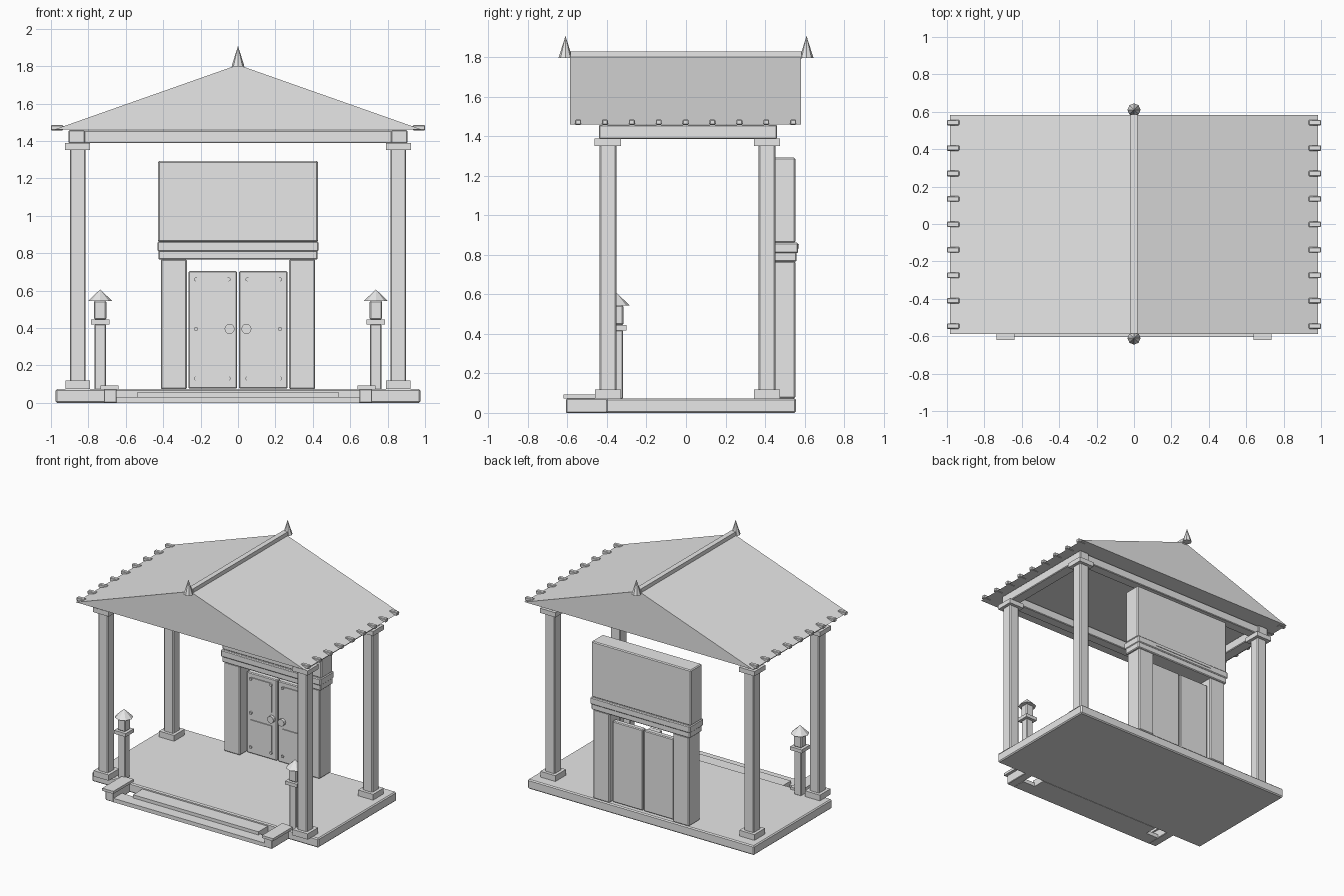
import bpy, bmesh, math

if "Cube" in bpy.data.objects:
    bpy.data.objects.remove(bpy.data.objects["Cube"])

grey = bpy.data.materials.new("pale_grey")
grey.diffuse_color = (0.8, 0.8, 0.8, 1)
grey.use_nodes = True
grey.node_tree.nodes["Principled BSDF"].inputs["Base Color"].default_value = grey.diffuse_color


def finish(name, bm, bevel=0):
    bmesh.ops.recalc_face_normals(bm, faces=bm.faces[:])
    me = bpy.data.meshes.new(name)
    bm.to_mesh(me)
    bm.free()
    me.materials.append(grey)
    ob = bpy.data.objects.new(name, me)
    bpy.context.collection.objects.link(ob)
    if bevel:
        mod = ob.modifiers.new("bevel", "BEVEL")
        mod.width = bevel
        mod.segments = 1
    return ob


def box(name, x0, x1, y0, y1, z0, z1, bevel=0):
    bm = bmesh.new()
    bmesh.ops.create_cube(bm, size=1)
    for v in bm.verts:
        v.co = ((x0 + x1) / 2 + v.co.x * (x1 - x0),
                (y0 + y1) / 2 + v.co.y * (y1 - y0),
                (z0 + z1) / 2 + v.co.z * (z1 - z0))
    return finish(name, bm, bevel)


def post(name, x, y, half, z0, z1, bevel=0):
    return box(name, x - half, x + half, y - half, y + half, z0, z1, bevel)


def plate(name, points, y0, y1):
    """Extrude an x-z outline along y."""
    bm = bmesh.new()
    face = bm.faces.new([bm.verts.new((x, y0, z)) for x, z in points])
    new = bmesh.ops.extrude_face_region(bm, geom=[face])["geom"]
    for v in new:
        if isinstance(v, bmesh.types.BMVert):
            v.co.y = y1
    return finish(name, bm)


def cone(name, x, y, z0, z1, r, sides=8):
    bm = bmesh.new()
    bmesh.ops.create_cone(bm, cap_ends=True, segments=sides, radius1=r, radius2=0.001, depth=z1 - z0)
    for v in bm.verts:
        v.co.x += x
        v.co.y += y
        v.co.z += (z0 + z1) / 2
    return finish(name, bm)


def disc(name, x, z, r, y0, y1, sides):
    pts = [(x + r * math.cos(2 * math.pi * i / sides), z + r * math.sin(2 * math.pi * i / sides))
           for i in range(sides)]
    return plate(name, pts, y0, y1)


# Floor slab and entry steps
box("floor_slab", -0.975, 0.975, -0.405, 0.557, 0, 0.073, 0.008)
box("lower_step", -0.65, 0.65, -0.605, -0.50, 0, 0.03)
box("upper_step", -0.54, 0.54, -0.52, -0.40, 0, 0.055)

for s in (-1, 1):
    # Step cheeks with caps
    box("step_cheek", s * 0.683 - 0.034, s * 0.683 + 0.034, -0.607, -0.38, 0, 0.072, 0.004)
    box("step_cheek_cap", s * 0.688 - 0.048, s * 0.688 + 0.048, -0.62, -0.37, 0.072, 0.092)

    # Columns
    for y in (-0.395, 0.41):
        post("column_base", s * 0.857, y, 0.065, 0.073, 0.118)
        post("column_shaft", s * 0.857, y, 0.042, 0.11, 1.36, 0.007)
        post("column_capital", s * 0.857, y, 0.067, 1.352, 1.388)

    # Side beam
    box("side_beam", s * 0.862 - 0.043, s * 0.862 + 0.043, -0.44, 0.46, 1.387, 1.458, 0.005)

    # Lantern posts
    x, y = s * 0.737, -0.35
    post("lantern_post", x, y, 0.03, 0.07, 0.42, 0.005)
    post("lantern_collar", x, y, 0.05, 0.418, 0.445)
    post("lantern_body", x, y, 0.034, 0.445, 0.545, 0.007)
    cone("lantern_roof", x, y, 0.543, 0.605, 0.066)

    # Tile ends along the eaves
    for i in range(9):
        ty = -0.546 + i * 0.136
        box("eave_tile", s * 0.967 - 0.033, s * 0.967 + 0.033, ty - 0.015, ty + 0.015, 1.457, 1.484, 0.004)

    # Ridge finials
    cone("ridge_finial", 0, s * 0.61, 1.797, 1.905, 0.035)

# Front and back beams
for y in (-0.395, 0.41):
    box("cross_beam", -0.825, 0.825, y - 0.04, y + 0.04, 1.388, 1.455, 0.005)

# Gabled roof and ridge
plate("gable_roof", [(-0.985, 1.46), (0.985, 1.46), (0, 1.807)], -0.587, 0.582)
box("ridge_beam", -0.02, 0.02, -0.585, 0.585, 1.79, 1.83)

# Gateway pillars, lintel and sign board
for s in (-1, 1):
    box("gate_pillar", s * 0.343 - 0.07, s * 0.343 + 0.07, 0.415, 0.553, 0.073, 0.768, 0.007)
box("lintel_lower", -0.425, 0.425, 0.408, 0.56, 0.765, 0.815, 0.006)
box("lintel_upper", -0.43, 0.43, 0.4, 0.567, 0.808, 0.862, 0.006)
for y in (0.397, 0.563):
    box("lintel_strip", -0.26, 0.26, y, y + 0.008, 0.833, 0.855)
box("sign_board", -0.428, 0.428, 0.415, 0.553, 0.86, 1.293, 0.007)

# Sign panel with notched top corners, star and bar
right = [(0.385, 0.925), (0.385, 1.235), (0.36, 1.235), (0.36, 1.25)]
plate("sign_panel", right + [(-x, z) for x, z in reversed(right)], 0.409, 0.418)
star = []
for i in range(10):
    r = 0.125 if i % 2 == 0 else 0.053
    a = math.pi / 2 + i * math.pi / 5
    star.append((r * math.cos(a), 1.11 + r * math.sin(a)))
plate("sign_star", star, 0.402, 0.41)
box("sign_bar", -0.148, 0.148, 0.401, 0.41, 0.973, 1.013)

# Double doors with panels, studs and knobs
for s in (-1, 1):
    box("door", s * 0.135 - 0.13, s * 0.135 + 0.13, 0.485, 0.528, 0.076, 0.705, 0.006)
    for z0, z1 in ((0.115, 0.34), (0.445, 0.67)):
        box("door_panel", s * 0.137 - 0.09, s * 0.137 + 0.09, 0.478, 0.487, z0, z1)
    for x, z in ((0.225, 0.13), (0.225, 0.395), (0.225, 0.66), (0.05, 0.13), (0.05, 0.66)):
        disc("door_stud", s * x, z, 0.011, 0.47, 0.48 if z != 0.395 else 0.487, 8)
    disc("door_knob", s * 0.045, 0.395, 0.027, 0.462, 0.487, 12)
